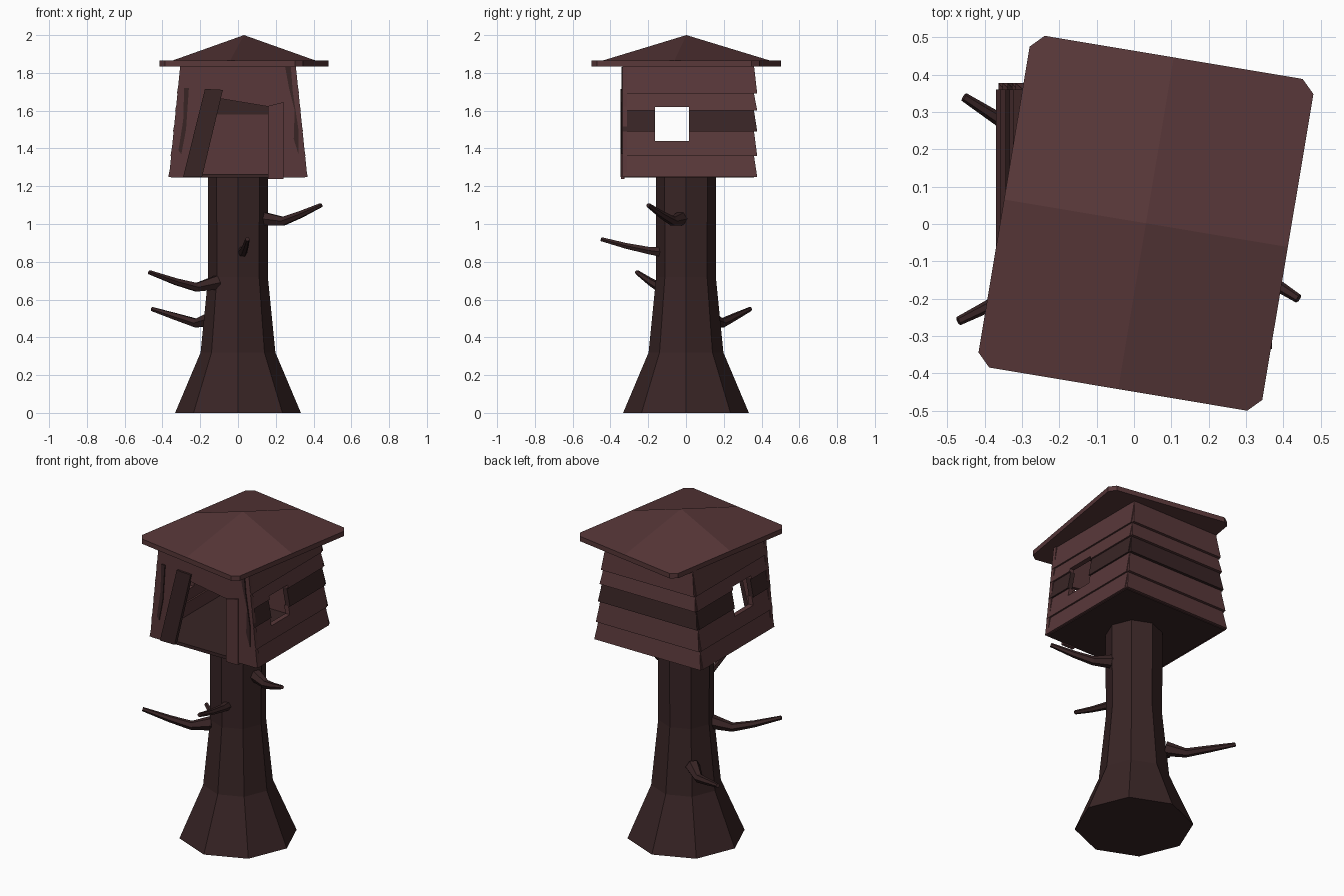
import bpy, bmesh, math
from mathutils import Vector, Matrix

if "Cube" in bpy.data.objects:
    bpy.data.objects.remove(bpy.data.objects["Cube"])


def material(name, rgb):
    m = bpy.data.materials.new(name)
    m.diffuse_color = (*rgb, 1)
    m.use_nodes = True
    m.node_tree.nodes["Principled BSDF"].inputs["Base Color"].default_value = m.diffuse_color
    return m


MATS = [material("red_brown_board", (0.098, 0.039, 0.041)),
        material("dark_bark", (0.040, 0.018, 0.0185))]
BOARD, BARK = 0, 1


def loft(bm, rings, mat):
    """Closed solid through rings of equal point count."""
    vs = [[bm.verts.new(p) for p in r] for r in rings]
    n = len(vs[0])
    faces = [bm.faces.new(vs[0]), bm.faces.new(vs[-1])]
    for a, b in zip(vs, vs[1:]):
        for i in range(n):
            j = (i + 1) % n
            faces.append(bm.faces.new((a[i], a[j], b[j], b[i])))
    for f in faces:
        f.material_index = mat


def finish(bm, name):
    bmesh.ops.recalc_face_normals(bm, faces=bm.faces)
    me = bpy.data.meshes.new(name)
    bm.to_mesh(me)
    bm.free()
    for m in MATS:
        me.materials.append(m)
    ob = bpy.data.objects.new(name, me)
    bpy.context.collection.objects.link(ob)
    return ob


def rect(x0, x1, y0, y1, z):
    return [(x0, y0, z), (x1, y0, z), (x1, y1, z), (x0, y1, z)]


def plate(name, pts, y0, y1, mat):
    """Outline in x and z, given thickness along y."""
    bm = bmesh.new()
    loft(bm, [[(x, y, z) for x, z in pts] for y in (y0, y1)], mat)
    return finish(bm, name)


# Trunk: flared eight-sided column
bm = bmesh.new()
loft(bm, [[(r * math.cos(i * math.pi / 4), r * math.sin(i * math.pi / 4), z) for i in range(8)]
          for z, r in [(0, 0.333), (0.32, 0.198), (0.72, 0.158), (1.25, 0.16)]], BARK)
finish(bm, "trunk")


# Branches: bent tapering twigs
def branch(name, path, radii):
    path = [Vector(p) for p in path]
    rings = []
    for i, p in enumerate(path):
        d = (path[min(i + 1, len(path) - 1)] - path[max(i - 1, 0)]).normalized()
        u = d.cross(Vector((0, 0, 1))).normalized()
        v = u.cross(d)
        rings.append([p + radii[i] * (u * math.cos(k * math.pi / 3) + v * math.sin(k * math.pi / 3))
                      for k in range(6)])
    bm = bmesh.new()
    loft(bm, rings, BARK)
    finish(bm, name)


RADII = (0.042, 0.026, 0.020, 0.012)
branch("branch_right", [(0.12, -0.02, 1.03), (0.24, -0.07, 1.015), (0.33, -0.13, 1.05), (0.44, -0.20, 1.10)], RADII)
branch("branch_front", [(0.02, -0.12, 0.85), (0.03, -0.20, 0.86), (0.04, -0.32, 0.885), (0.05, -0.45, 0.92)],
       (0.03, 0.022, 0.017, 0.012))
branch("branch_left", [(-0.11, -0.09, 0.69), (-0.22, -0.14, 0.665), (-0.33, -0.19, 0.695), (-0.47, -0.26, 0.745)], RADII)
branch("branch_back", [(-0.13, 0.12, 0.50), (-0.22, 0.19, 0.475), (-0.33, 0.26, 0.51), (-0.455, 0.34, 0.55)], RADII)

# Cabin floor
bm = bmesh.new()
loft(bm, [rect(-0.355, 0.355, -0.33, 0.36, z) for z in (1.245, 1.265)], BARK)
finish(bm, "cabin_floor")


def half_width(z):
    return 0.365 - (z - 1.25) * 0.103


# Overlapping wall boards; the middle row is dark
ROWS = [(1.25, 1.36, BOARD), (1.36, 1.49, BOARD), (1.49, 1.60, BARK), (1.60, 1.69, BOARD), (1.69, 1.838, BOARD)]
WIN_Y, WIN_Z = (-0.165, 0.015), (1.44, 1.62)

for side, label in ((-1, "left"), (1, "right")):
    bm = bmesh.new()
    for z0, z1, mat in ROWS:
        b, t = half_width(z0) + 0.004, half_width(z1) - 0.006
        # pieces around the window opening
        pieces = [(-0.335, WIN_Y[0], z0, z1), (WIN_Y[1], 0.36, z0, z1)]
        if z0 < WIN_Z[0]:
            pieces.append((*WIN_Y, z0, min(z1, WIN_Z[0])))
        if z1 > WIN_Z[1]:
            pieces.append((*WIN_Y, max(z0, WIN_Z[1]), z1))
        for y0, y1, za, zb in pieces:
            rings = []
            for z in (za, zb):
                x = b + (t - b) * (z - z0) / (z1 - z0)
                rings.append(rect(side * (x - 0.03), side * x, y0, y1, z))
            loft(bm, rings, mat)
    finish(bm, label + "_wall")

bm = bmesh.new()
for z0, z1, mat in ROWS:
    loft(bm, [rect(-w, w, 0.335, y, z) for z, w, y in
              ((z0, half_width(z0) - 0.002, 0.377), (z1, half_width(z1) - 0.008, 0.360))], mat)
finish(bm, "back_wall")

# Inside lining of the back wall, darker at the top
plate("back_lining", [(-0.31, 1.265), (0.31, 1.265), (0.29, 1.58), (-0.29, 1.58)], 0.326, 0.334, BOARD)
plate("back_lining_top", [(-0.29, 1.58), (0.29, 1.58), (0.27, 1.83), (-0.27, 1.83)], 0.326, 0.334, BARK)

# Front wall with a crooked doorway
plate("front_wall", [(-0.365, 1.25), (-0.23, 1.25), (-0.12, 1.668), (0.20, 1.615), (0.20, 1.25),
                     (0.367, 1.25), (0.306, 1.836), (-0.306, 1.836)], -0.336, -0.312, BOARD)
plate("leaning_plank", [(-0.29, 1.25), (-0.19, 1.25), (-0.08, 1.71), (-0.175, 1.715)], -0.348, -0.325, BARK)
plate("door_post", [(0.16, 1.238), (0.24, 1.238), (0.24, 1.645), (0.16, 1.625)], -0.345, -0.325, BOARD)

# Splintered dark gaps near the front corners
plate("left_splinter", [(-0.285, 1.72), (-0.26, 1.72), (-0.275, 1.50), (-0.30, 1.37),
                        (-0.315, 1.39), (-0.29, 1.55)], -0.342, -0.335, BARK)
plate("right_splinter", [(0.25, 1.83), (0.28, 1.83), (0.29, 1.70), (0.32, 1.50), (0.32, 1.37),
                         (0.295, 1.45), (0.30, 1.60), (0.27, 1.72)], -0.342, -0.335, BARK)

# Roof: low peak over a twisted rectangle with clipped corners
A, B, C = 0.385, 0.45, 0.035
outline = []
for sx, sy in ((1, 1), (-1, 1), (-1, -1), (1, -1)):
    cut = [(sx * A, sy * (B - C)), (sx * (A - C), sy * B)]
    if sx * sy < 0:
        cut.reverse()
    outline += cut
    outline.append((0, sy * B) if sx * sy > 0 else (sx * A, 0))
bm = bmesh.new()
low = [bm.verts.new((x, y, 1.835)) for x, y in outline]
top = [bm.verts.new((x, y, 1.865)) for x, y in outline]
peak = bm.verts.new((0, 0, 2.0))
bm.faces.new(low)
for i in range(12):
    j = (i + 1) % 12
    bm.faces.new((low[i], low[j], top[j], top[i]))
for q in range(4):
    i = 3 * q
    bm.faces.new((peak, top[i - 1], top[i], top[i + 1], top[i + 2]))
bmesh.ops.transform(bm, verts=bm.verts,
                    matrix=Matrix.Translation((0.032, 0.002, 0)) @ Matrix.Rotation(math.radians(-9.5), 4, 'Z'))
finish(bm, "roof")
